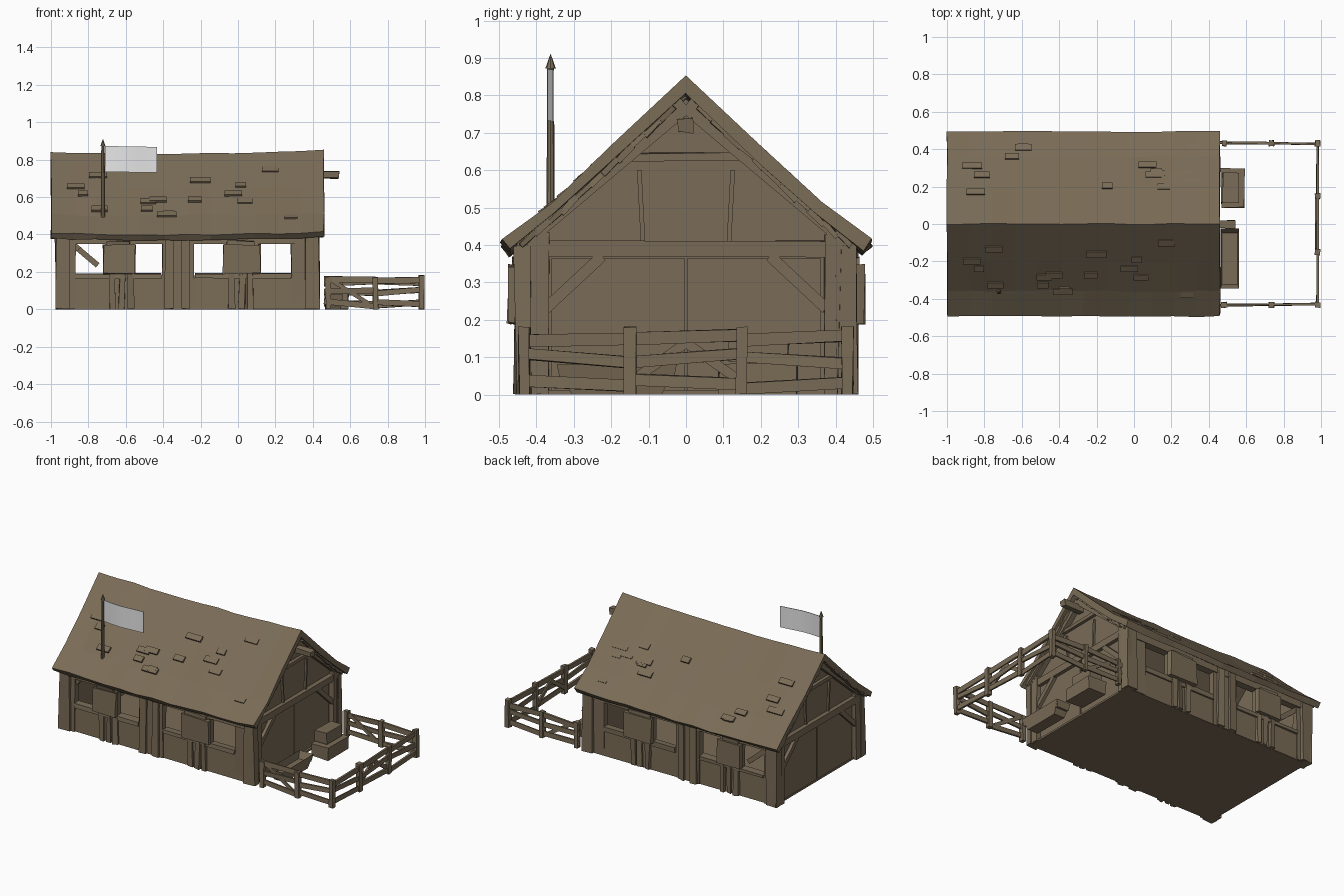
import bpy, bmesh, math, random
from mathutils import Vector, Matrix

if "Cube" in bpy.data.objects:
    bpy.data.objects.remove(bpy.data.objects["Cube"])

random.seed(4)

def material(name, rgb):
    m = bpy.data.materials.new(name)
    m.diffuse_color = (*rgb, 1)
    m.use_nodes = True
    m.node_tree.nodes["Principled BSDF"].inputs["Base Color"].default_value = m.diffuse_color
    return m

WOOD = material("weathered wood", (0.195, 0.15, 0.095))
CLOTH = material("pale cloth", (0.8, 0.8, 0.8))

def finish(name, bm, mat=WOOD, rough=0.0):
    for v in bm.verts:
        v.co += Vector([random.uniform(-rough, rough) for _ in range(3)])
        v.co.z = max(v.co.z, 0)
    bmesh.ops.recalc_face_normals(bm, faces=bm.faces)
    me = bpy.data.meshes.new(name)
    bm.to_mesh(me)
    bm.free()
    me.materials.append(mat)
    ob = bpy.data.objects.new(name, me)
    bpy.context.collection.objects.link(ob)
    return ob

def box(name, x0, x1, y0, y1, z0, z1, rough=0.0):
    bm = bmesh.new()
    bmesh.ops.create_cube(bm, size=1)
    for v in bm.verts:
        v.co = Vector(((x0 + x1) / 2 + v.co.x * (x1 - x0),
                       (y0 + y1) / 2 + v.co.y * (y1 - y0),
                       (z0 + z1) / 2 + v.co.z * (z1 - z0)))
    return finish(name, bm, WOOD, rough)

def beam(name, p, q, w, h, rough=0.0):
    p, q = Vector(p), Vector(q)
    d = q - p
    bm = bmesh.new()
    bmesh.ops.create_cube(bm, size=1)
    rot = d.to_track_quat('X', 'Z').to_matrix().to_4x4()
    bm.transform(Matrix.Translation((p + q) / 2) @ rot @ Matrix.Diagonal((d.length, w, h, 1)))
    return finish(name, bm, WOOD, rough)

def prism(name, pts, xs, sag=lambda x: 0, rough=0.0):
    """Closed (y, z) outline swept through the x stations."""
    bm = bmesh.new()
    rings = [[bm.verts.new((x, y, z + sag(x))) for y, z in pts] for x in xs]
    n = len(pts)
    for a, b in zip(rings, rings[1:]):
        for i in range(n):
            bm.faces.new((a[i], a[(i + 1) % n], b[(i + 1) % n], b[i]))
    bm.faces.new(rings[0])
    bm.faces.new(rings[-1])
    return finish(name, bm, WOOD, rough)

# Roof shell with a gently sagging ridge
outer = [(0, .845), (.2, .66), (.36, .512), (.495, .41)]
inner = [(.472, .382), (.35, .478), (.2, .615), (0, .797)]
half = outer + inner
profile = half + [(-y, z) for y, z in reversed(half) if y > 0]
xs = [-1 + 1.46 * i / 12 for i in range(13)]
prism("roof", profile, xs, lambda x: -.012 + .022 * (x + .4) ** 2, .004)

# Raised shingles lying on the slopes
def slope(y):
    for (a, za), (b, zb) in zip(outer, outer[1:]):
        if a <= y <= b:
            return za + (zb - za) * (y - a) / (b - a)

for s in (-1, 1):
    for i in range(16):
        x, y = random.uniform(-.92, .34), random.uniform(.1, .42)
        z = slope(y) - .008
        beam("shingle", (x, s * (y - .015), slope(y - .015) - .007),
             (x, s * (y + .015), slope(y + .015) - .002), random.uniform(.05, .11), .012)
    # Ragged shingle ends hanging under the gable edge
    for i in range(11):
        y = .05 + i * .037
        z = slope(y) - .045
        for xe in (.43, -.98):
            beam("edge_shingle", (xe, s * (y - .018), z + .015),
                 (xe, s * (y + .022), z - .018 - random.uniform(0, .012)), .035, .016, .003)

# Floor
box("floor", -.95, .42, -.43, .43, 0, .012)

# Long walls with window openings
for s in (-1, 1):
    def wall(name, x0, x1, d0, d1, z0, z1, r=.004):
        box(name, x0, x1, *sorted((s * d0, s * d1)), z0, z1, r)
    wall("lower_wall", -.95, .41, .405, .435, 0, .18, .003)
    wall("top_plate", -.96, .42, .40, .445, .35, .405, .002)
    for x0, x1 in ((-.965, -.87), (-.405, -.235), (.285, .43)):
        wall("pillar", x0, x1, .40, .44, 0, .38)
    for x0, x1 in ((-.975, -.895), (-.39, -.345), (-.30, -.26), (.36, .435)):
        wall("post", x0, x1, .41, .457, 0, .40, .006)
    for x0, x1 in ((-.87, -.41), (-.23, .285)):
        wall("window_sill", x0, x1, .40, .448, .165, .19, .004)
    # Shutters, their hinge rail and the boards below
    for x0, x1 in ((-.72, -.55), (-.08, .12)):
        wall("shutter", x0, x1, .445, .475, .19, .345, .005)
        wall("shutter_back", x0 + .01, x1 - .01, .405, .445, .185, .35, .002)
        wall("shutter_rail", x0 + .02, x1 - .03, .43, .462, .34, .365, .004)
        for k in (.03, .085, .13):
            wall("support_board", x0 + k, x0 + k + .032, .42, .452, 0, .19, .006)
    beam("window_brace", (-.88, s * .42, .345), (-.75, s * .42, .235) if s > 0 else
         (-.85, s * .42, .32), .025, .03)

# Gable ends
for side, xw in ((1, .40), (-1, -.94)):
    o = side
    def gx(a, b):
        return sorted((xw + o * a, xw + o * b))
    prism("gable_wall", [(-.44, .40), (.44, .40), (0, .79)], gx(-.02, 0))
    prism("end_wall", [(-.43, 0), (.43, 0), (.43, .405), (-.43, .405)], gx(-.02, -.005))
    for s in (-1, 1):
        box("door_leaf", *gx(-.01, .006), *sorted((s * .004, s * .36)), .01, .365)
        box("corner_post", *gx(-.03, .03), *sorted((s * .37, s * .452)), 0, .43, .005)
        beam("corner_brace", (xw + o * .014, s * .375, .23), (xw + o * .014, s * .225, .37), .024, .03)
        beam("gable_rafter", (xw + o * .016, s * .44, .405), (xw + o * .016, 0, .775), .032, .045)
        beam("gable_strut", (xw + o * .006, s * .115, .41), (xw + o * .006, s * .125, .60), .012, .012)
    box("tie_beam", *gx(-.02, .028), -.45, .45, .37, .412, .003)
    box("collar_beam", *gx(-.01, .02), -.16, .16, .625, .645, .003)

# Ridge beam stub
box("ridge_beam", .38, .54, -.022, .022, .70, .74, .004)

# Paddock fence
def panel(p, q, name="fence_rail"):
    (x0, y0), (x1, y1) = p, q
    for z, w in ((.03, .03), (.095, .03), (.15, .032)):
        beam(name, (x0, y0, z + random.uniform(-.015, .015)),
             (x1, y1, z + random.uniform(-.015, .015)), .012, w, .002)

def fence_post(x, y, h=.175):
    box("fence_post", x - .014, x + .014, y - .015, y + .015, 0, h, .003)

for s in (-1, 1):
    for x in (.482, .735, .982):
        fence_post(x, s * .432, .18 if x > .9 else .17)
    panel((.46, s * .435), (.735, s * .432))
    panel((.735, s * .432), (.982, s * .428))
    beam("fence_slat", (.50, s * .43, .155), (.70, s * .43, .03), .01, .022)
    fence_post(.982, s * .15, .18)
    panel((.982, s * .43), (.982, s * .15))
    beam("gate_brace", (.975, s * .14, .04), (.975, s * -.01, .145), .012, .026)
panel((.982, -.15), (.982, .15), "gate_rail")

# Feed trough with an open top
bm = bmesh.new()
bmesh.ops.create_cube(bm, size=1)
for v in bm.verts:
    k = 1 if v.co.z > 0 else .75
    v.co = Vector((.512 + v.co.x * .10 * k, -.185 + v.co.y * .32 * k, .04 + v.co.z * .08))
top = [f for f in bm.faces if f.calc_center_median().z > .07]
bmesh.ops.inset_region(bm, faces=top, thickness=.012)
bmesh.ops.translate(bm, verts=top[0].verts[:], vec=(0, 0, -.045))
finish("feed_trough", bm)

# Stacked bales
box("lower_bale", .465, .59, .09, .30, 0, .085, .005)
box("upper_bale", .475, .565, .11, .275, .085, .16, .005)

# Flag pole with pointed tip
def pole(name, r0, r1, z0, z1):
    bm = bmesh.new()
    bmesh.ops.create_cone(bm, cap_ends=True, segments=8, radius1=r0, radius2=r1, depth=z1 - z0)
    bm.transform(Matrix.Translation((-.722, -.362, (z0 + z1) / 2)))
    finish(name, bm)

pole("flag_pole", .011, .009, .49, .875)
pole("pole_tip", .014, 0, .872, .912)

# Waving flag
bm = bmesh.new()
rows = []
for i in range(11):
    t = i / 10
    x, y = -.712 + .28 * t, -.362 - .008 * math.sin(t * math.pi * 1.4)
    rows.append([bm.verts.new((x, y + d, z - .005 * t)) for d, z in
                 ((-.002, .735), (-.002, .873), (.002, .873), (.002, .735))])
for a, b in zip(rows, rows[1:]):
    for k in range(4):
        bm.faces.new((a[k], a[(k + 1) % 4], b[(k + 1) % 4], b[k]))
bm.faces.new(rows[0])
bm.faces.new(rows[-1])
finish("flag", bm, CLOTH)
